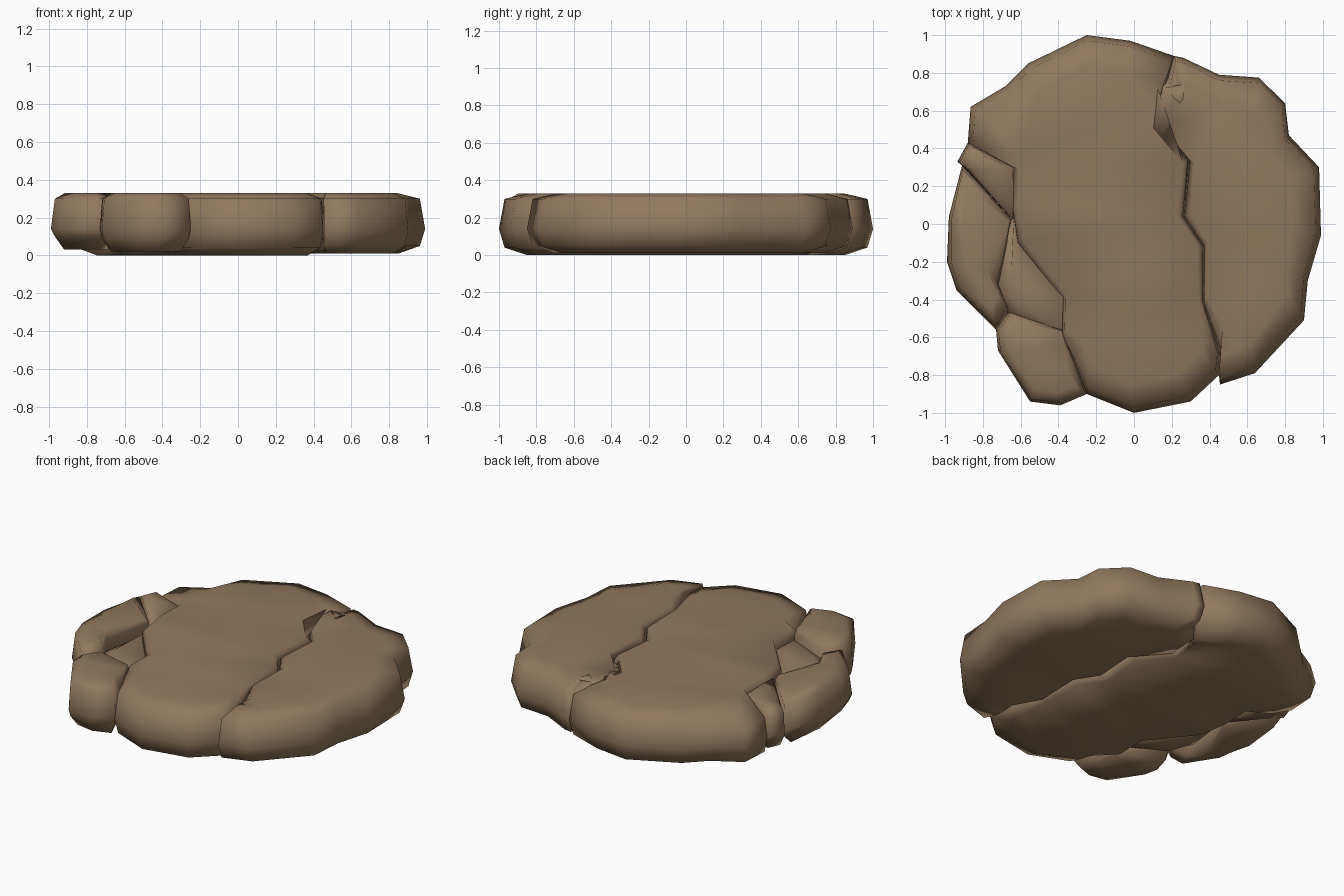
import bpy, bmesh
from mathutils import Vector

if "Cube" in bpy.data.objects:
    bpy.data.objects.remove(bpy.data.objects["Cube"])

brown = bpy.data.materials.new("earth_brown")
brown.diffuse_color = (0.285, 0.192, 0.11, 1)
brown.use_nodes = True
brown.node_tree.nodes["Principled BSDF"].inputs["Base Color"].default_value = brown.diffuse_color

# Crack line shared by the two big slabs
right_crack = [(0.21, 0.89), (0.18, 0.77), (0.14, 0.75), (0.12, 0.54), (0.29, 0.34), (0.265, 0.04),
               (0.37, -0.12), (0.37, -0.42), (0.46, -0.7), (0.45, -0.8)]
left_crack = [(-0.25, -0.9), (-0.3, -0.78), (-0.38, -0.6), (-0.38, -0.4), (-0.62, -0.1),
              (-0.65, 0.1), (-0.64, 0.3)]

# Plan outline, top height, bottom height of each broken slab
slabs = {
    "centre_slab": (right_crack + [(0.3, -0.94), (0.0, -1.0)] + left_crack +
                    [(-0.88, 0.43), (-0.865, 0.62), (-0.68, 0.73), (-0.56, 0.85), (-0.25, 1.0),
                     (-0.02, 0.97)], 0.33, 0.0),
    "right_slab": (right_crack[::-1] + [(0.26, 0.88), (0.45, 0.79), (0.66, 0.775), (0.8, 0.64),
                   (0.82, 0.47), (0.98, 0.3), (0.99, -0.06), (0.92, -0.3), (0.9, -0.51),
                   (0.64, -0.79), (0.455, -0.85)], 0.33, 0.01),
    "left_wedge": ([(-0.88, 0.43), (-0.63, 0.3), (-0.63, 0.1), (-0.64, 0.02), (-0.91, 0.31),
                    (-0.935, 0.33)], 0.31, 0.05),
    "left_slab": ([(-0.91, 0.31), (-0.65, 0.03), (-0.71, -0.33), (-0.66, -0.46), (-0.73, -0.56),
                   (-0.94, -0.35), (-0.99, -0.2), (-0.98, 0.04)], 0.33, 0.03),
    "inner_chip": ([(-0.64, 0.08), (-0.59, -0.1), (-0.35, -0.4), (-0.35, -0.58), (-0.66, -0.5),
                    (-0.74, -0.33)], 0.26, 0.05),
    "front_left_slab": ([(-0.66, -0.46), (-0.38, -0.56), (-0.36, -0.62), (-0.29, -0.78), (-0.25, -0.9),
                         (-0.39, -0.96), (-0.55, -0.94), (-0.72, -0.67), (-0.73, -0.56)], 0.33, 0.02),
}


def build_slab(name, outline, top, bottom):
    """Stack inset rings of the outline into a rounded slab."""
    area = sum(a[0] * b[1] - b[0] * a[1] for a, b in zip(outline, outline[1:] + outline[:1]))
    pts = [Vector(p) for p in (outline if area > 0 else outline[::-1])]
    centre = sum(pts, Vector((0, 0))) / len(pts)
    size = min(1, max((p - centre).length for p in pts) * 1.4)
    rings = [(0.15, bottom), (0.03, bottom + 0.04), (0.0, 0.14), (0.03, top - 0.03), (0.16, top)]
    bm = bmesh.new()
    loops = []
    for i, (inset, z) in enumerate(rings):
        loop = []
        for p in pts:
            # Outer rims round off more than the tight cracks
            k = inset * size * (1.0 if p.length > 0.78 else 0.22)
            q = p + (centre - p).normalized() * k
            h = z
            if name == "centre_slab":
                # Worn corner where the chip broke away
                if i == 3 and (p - Vector((-0.42, -0.4))).length < 0.1:
                    h -= 0.06
                # Left shoulder slopes down from a straight ridge
                if i == 4:
                    q.x = max(q.x, -0.62)
                if i == 3 and p.x < -0.66:
                    h -= 0.04
            # Undersides of the small left pieces lift at the outer edge
            if name.startswith(("left", "front")) and i == 1 and p.length > 0.78:
                h += 0.03
            loop.append(bm.verts.new((q.x, q.y, h)))
        loops.append(loop)
    n = len(pts)
    for lo, hi in zip(loops, loops[1:]):
        for j in range(n):
            bm.faces.new((lo[j], lo[(j + 1) % n], hi[(j + 1) % n], hi[j]))
    caps = [bm.faces.new(loops[-1]), bm.faces.new(loops[0][::-1])]
    bmesh.ops.triangulate(bm, faces=caps)
    for f in bm.faces:
        f.smooth = True
    mesh = bpy.data.meshes.new(name)
    bm.to_mesh(mesh)
    bm.free()
    mesh.materials.append(brown)
    bpy.context.collection.objects.link(bpy.data.objects.new(name, mesh))


for name, (outline, top, bottom) in slabs.items():
    build_slab(name, outline, top, bottom)
